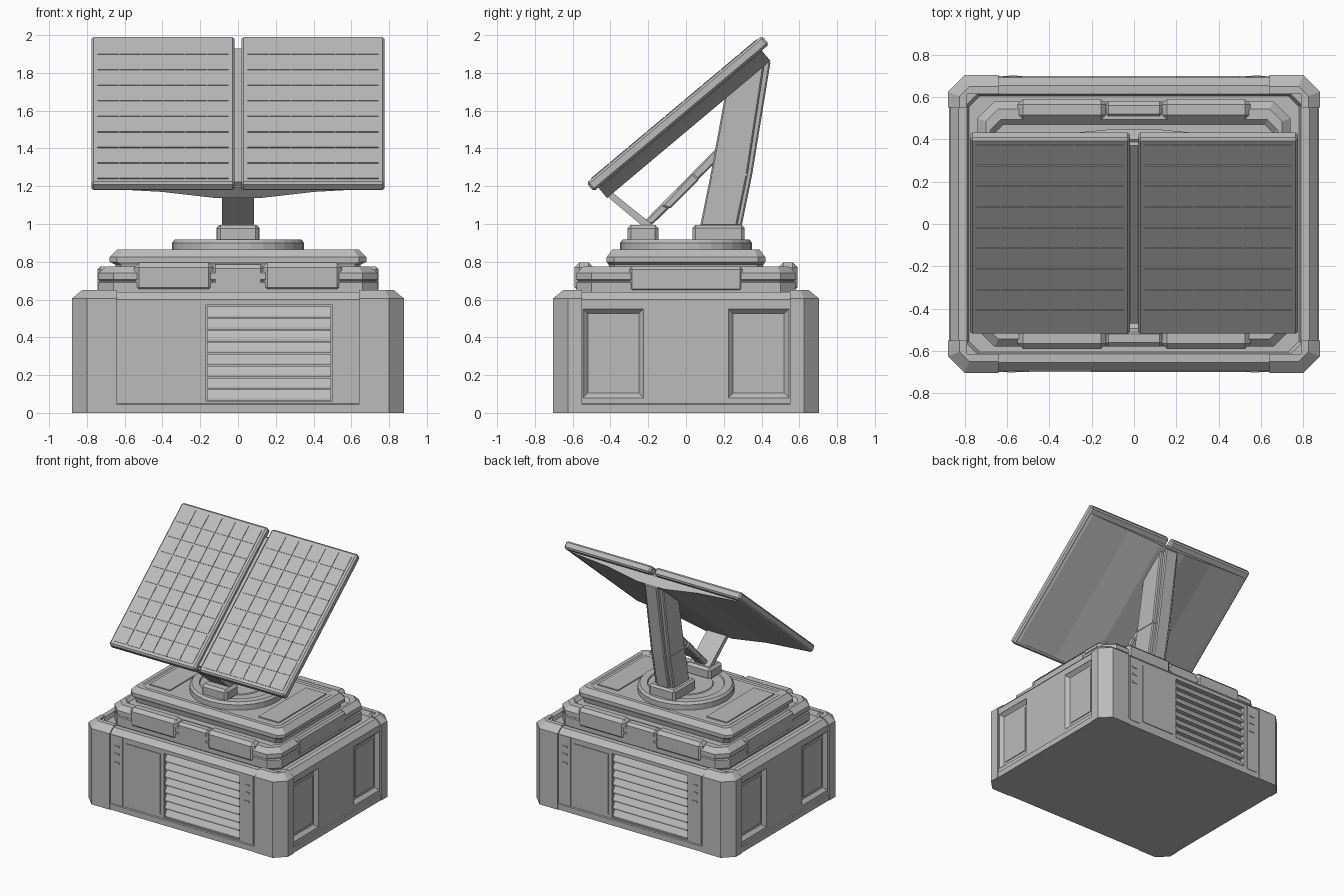
import bpy, bmesh, math
from mathutils import Matrix, Vector

if "Cube" in bpy.data.objects:
    bpy.data.objects.remove(bpy.data.objects["Cube"])

grey = bpy.data.materials.new("plain_grey")
grey.use_nodes = True
grey.diffuse_color = (0.5, 0.5, 0.5, 1)
grey.node_tree.nodes["Principled BSDF"].inputs["Base Color"].default_value = (0.5, 0.5, 0.5, 1)
HALF_TURN = Matrix.Rotation(math.pi, 4, 'Z')


def finish(name, bm, matrix=None, bevel=0):
    bmesh.ops.recalc_face_normals(bm, faces=bm.faces)
    if bevel:
        bmesh.ops.bevel(bm, geom=bm.edges[:], offset=bevel, segments=1, affect='EDGES')
    mesh = bpy.data.meshes.new(name)
    bm.to_mesh(mesh)
    bm.free()
    ob = bpy.data.objects.new(name, mesh)
    bpy.context.collection.objects.link(ob)
    mesh.materials.append(grey)
    if matrix:
        mesh.transform(matrix)
    return ob


def loft(name, rings, matrix=None, bevel=0):
    """Skin equal-length rings of 3D points and cap both ends."""
    bm = bmesh.new()
    loops = [[bm.verts.new(p) for p in ring] for ring in rings]
    n = len(loops[0])
    for a, b in zip(loops, loops[1:]):
        for i in range(n):
            j = (i + 1) % n
            bm.faces.new((a[i], a[j], b[j], b[i]))
    bm.faces.new(loops[0])
    bm.faces.new(loops[-1])
    return finish(name, bm, matrix, bevel)


def oct_ring(hx, hy, c, z):
    """Rectangle with cut corners."""
    return [(x, y, z) for x, y in (
        (hx, c - hy), (hx, hy - c), (hx - c, hy), (c - hx, hy),
        (-hx, hy - c), (-hx, c - hy), (c - hx, -hy), (hx - c, -hy))]


def tier(name, rows):
    return loft(name, [oct_ring(*r) for r in rows])


def box(name, x0, x1, y0, y1, z0, z1, bevel=0, matrix=None):
    ring = [(x0, y0), (x1, y0), (x1, y1), (x0, y1)]
    return loft(name, [[(x, y, z) for x, y in ring] for z in (z0, z1)], matrix, bevel)


def side_prism(name, hw, profile, bevel=0):
    """Extrude a (y, z) profile across x."""
    return loft(name, [[(x, y, z) for y, z in profile] for x in (-hw, hw)], None, bevel)


def cut(target, cutter):
    mod = target.modifiers.new("cut", 'BOOLEAN')
    mod.object = cutter
    mod.solver = 'EXACT'
    cutter.hide_render = True
    cutter.hide_viewport = True
    cutter.display_type = 'WIRE'


# Main housing with a raised rim
body = tier("housing", [
    (.875, .70, .08, 0), (.875, .70, .08, .045), (.868, .693, .08, .05),
    (.868, .693, .08, .6), (.83, .655, .06, .64), (.79, .615, .05, .64),
    (.78, .605, .05, .61)])

# Side windows with sloped frames, louvre recesses and doors
for turn, end in ((Matrix(), "front"), (HALF_TURN, "back")):
    for y in (-.385, .385):
        def window(x, m):
            hy, hz = .16 - m, .235 - m
            return [(x, y + a * hy, .315 + b * hz)
                    for a, b in ((-1, -1), (1, -1), (1, 1), (-1, 1))]
        cut(body, loft("window_cutter", [window(.9, 0), window(.866, 0), window(.84, .025)], turn))
        loft("window_pane", [window(.838, .045), window(.846, .045)], turn)
    cut(body, box("louvre_cutter", -.17, .5, -.8, -.65, .06, .57, 0, turn))
    for i in range(8):
        z = .065 + i * .0628
        ring = ((-.645, z), (-.69, z), (-.69, z + .012), (-.66, z + .058), (-.645, z + .058))
        loft(end + "_louvre_slat", [[(x, yy, zz) for yy, zz in ring] for x in (-.163, .493)], turn)
    box(end + "_door", -.5, -.2, -.699, -.68, .075, .56, 0, turn)
    for x in (-.575, .575):
        box(end + "_seam_strip", x - .045, x + .045, -.697, -.68, .05, .6, 0, turn)
        for z in (.38, .45, .51):
            box(end + "_latch", x - .025, x + .015, -.702, -.69, z, z + .012, 0, turn)

# Corner guards
guard = [(.64, .705), (.80, .705), (.88, .625), (.88, .55), (.79, .55), (.79, .615), (.64, .615)]
guard_top = [(.64, .65), (.78, .65), (.825, .605), (.825, .55), (.79, .55), (.79, .615), (.64, .615)]
for sx in (-1, 1):
    for sy in (-1, 1):
        loft("corner_guard", [[(x * sx, y * sy, z) for x, y in pts] for pts, z in (
            (guard, 0), (guard, .605), (guard_top, .65))])

# Stepped roof
tier("lower_roof", [
    (.72, .565, .07, .6), (.74, .58, .08, .625), (.74, .58, .08, .69), (.732, .572, .08, .695),
    (.732, .572, .08, .70), (.74, .58, .08, .705), (.74, .58, .08, .74),
    (.70, .545, .06, .775), (.68, .495, .05, .775), (.66, .47, .04, .75)])
for turn in (Matrix(), HALF_TURN):
    for x0, x1 in ((-.55, -.13), (.13, .55)):
        box("roof_rail", x0, x1, -.59, -.49, .64, .795, .025, turn)
    box("roof_rail_joint", -.14, .14, -.58, -.5, .64, .785, .02, turn)
    box("side_rail", .69, .745, -.3, .3, .64, .775, .015, turn)
tier("upper_roof", [
    (.64, .40, .03, .74), (.65, .41, .03, .785), (.68, .42, .04, .80), (.68, .42, .04, .825),
    (.64, .39, .03, .865), (.61, .36, .03, .865), (.60, .35, .03, .858)])
for s in (-1, 1):
    xs = sorted((s * .39, s * .57))
    box("roof_plate", xs[0], xs[1], -.3, .3, .85, .866)

# Turntable
table = [(.35, .85), (.35, .9), (.335, .918), (.28, .918), (.275, .908), (.2, .908), (.195, .915)]
loft("turntable", [[(r * math.cos(a * math.tau / 32), r * math.sin(a * math.tau / 32), z)
                    for a in range(32)] for r, z in table])
box("front_bracket", -.11, .11, -.31, -.145, .9, .995, .018)
box("mast_foot", -.115, .115, .035, .31, .9, .995, .015)

# Mast with a rear spine, brace and front link
side_prism("mast", .085, [(.075, .99), (.27, .99), (.325, 1.26), (.42, 1.88),
                          (.36, 1.84), (.21, 1.70), (.13, 1.26)], .008)
side_prism("mast_spine", .055, [(.24, .99), (.295, .99), (.35, 1.26), (.448, 1.86),
                                (.4, 1.88), (.3, 1.26)], .008)
side_prism("mast_collar", .089, [(.128, 1.255), (.327, 1.255), (.33, 1.268), (.131, 1.268)])
side_prism("brace", .045, [(-.235, 1.0), (-.175, 1.0), (.19, 1.36), (.19, 1.43)], .008)
side_prism("brace_sleeve", .058, [(-.13, 1.095), (-.085, 1.08), (.07, 1.235), (.035, 1.27)], .008)
side_prism("front_link", .085, [(-.44, 1.165), (-.225, .985), (-.175, .995), (-.40, 1.175)])

# Tilted panels: local v runs up the slope, local z is the outward normal
tilt = Matrix.Translation(Vector((0, -.065, 1.61))) @ Matrix.Rotation(math.radians(40), 4, 'X')
cols, rows = 6, 9
for side, s in (("right", -1), ("left", 1)):
    x0, x1 = sorted((s * .018, s * .776))
    box(side + "_panel_frame", x0, x1, -.606, .606, -.063, -.004, .012, tilt)
    w, h = .7 / cols, 1.15 / rows
    for i in range(cols):
        for j in range(rows):
            cx = x0 + .029 + i * w
            cy = -.575 + j * h
            box(side + "_solar_cell", cx + .003, cx + w - .003, cy + .003, cy + h - .003,
                -.006, 0, 0, tilt)
box("panel_hinge", -.03, .03, -.56, .54, -.1, -.035, 0, tilt)

# Faceted backing behind both panels
backing = [(-.76, -.06), (.76, -.06), (.74, -.068), (.4, -.093), (.12, -.135),
           (-.12, -.135), (-.4, -.093), (-.74, -.068)]
loft("panel_backing", [[(x, v, z) for x, z in backing] for v in (-.574, .555)], tilt)
